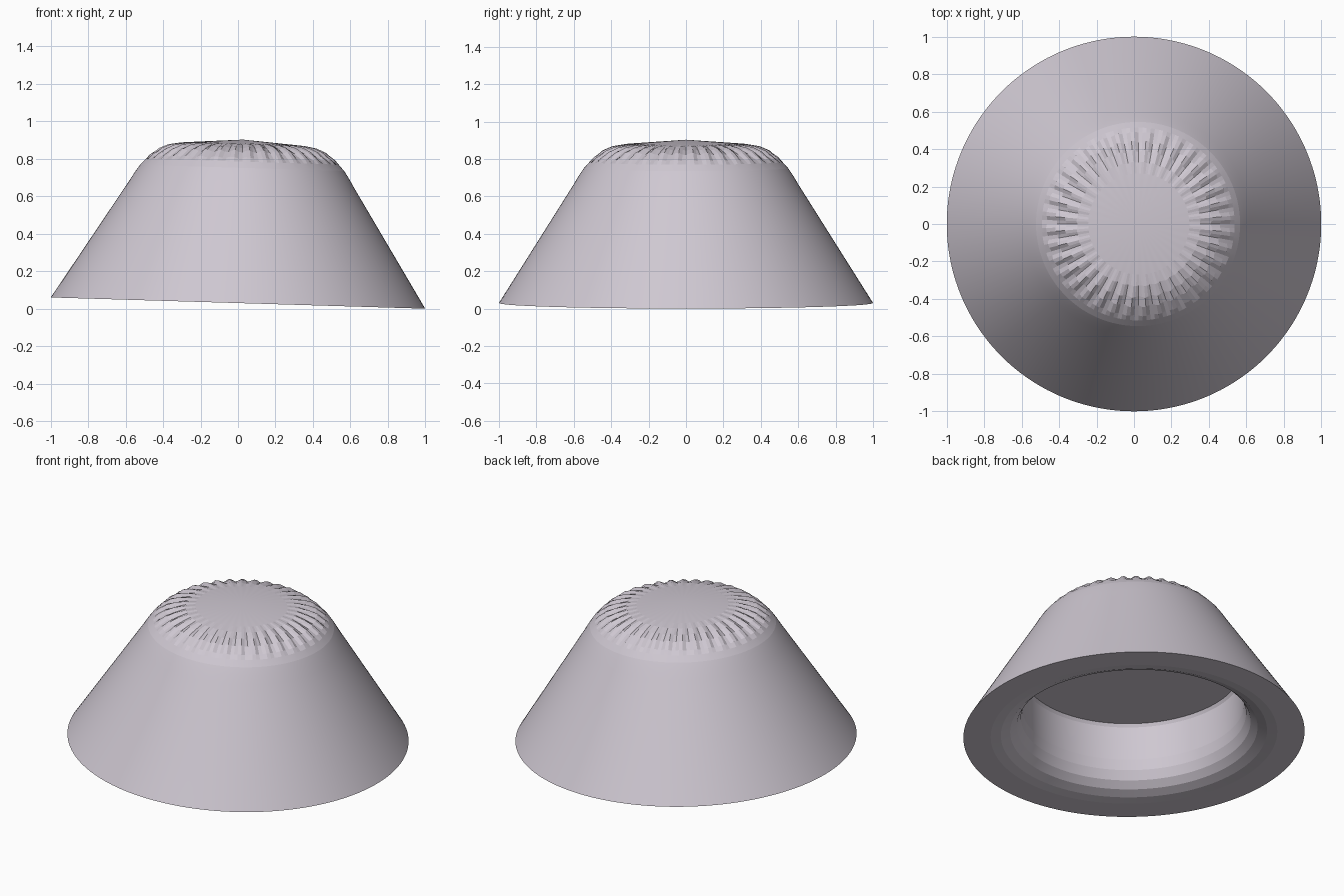
import bpy, bmesh, math
from mathutils import Matrix

if "Cube" in bpy.data.objects:
    bpy.data.objects.remove(bpy.data.objects["Cube"])

SEGMENTS = 144
FLUTES = 36
TILT = 0.03

# (radius, height, flute depth) from the crown apex, over the flared wall and lip, to the cavity ceiling
PROFILE = [
    (0, 0.873, 0), (0.27, 0.853, 0), (0.33, 0.846, 0.003), (0.39, 0.831, 0.006),
    (0.44, 0.810, 0.007), (0.49, 0.776, 0.004), (0.515, 0.755, 0), (0.545, 0.722, 0),
    (0.572, 0.682, 0), (0.60, 0.635, 0), (1, 0, 0),
    (0.84, 0, 0), (0.78, 0.009, 0), (0.725, 0.032, 0), (0.685, 0.07, 0),
    (0.66, 0.125, 0), (0.65, 0.19, 0), (0.65, 0.405, 0), (0.64, 0.425, 0), (0, 0.425, 0),
]


def ring(bm, r, h, depth):
    """One ring of the lathe; fluted rings rise and fall in a gently swept wave."""
    if r == 0:
        return [bm.verts.new((0, 0, h))]
    verts = []
    for i in range(SEGMENTS):
        a = 2 * math.pi * i / SEGMENTS
        d = depth * math.sin(FLUTES * a + r * 12)
        verts.append(bm.verts.new(((r + d) * math.cos(a), (r + d) * math.sin(a), h + d)))
    return verts


def bridge(bm, a, b):
    """Join two rings, or a ring and a centre point."""
    for i in range(SEGMENTS):
        j = (i + 1) % SEGMENTS
        if len(a) == 1:
            bm.faces.new((a[0], b[i], b[j]))
        elif len(b) == 1:
            bm.faces.new((a[i], b[0], a[j]))
        else:
            bm.faces.new((a[i], b[i], b[j], a[j]))


# Hollow flared cup, resting with a slight lean
bm = bmesh.new()
rings = [ring(bm, *p) for p in PROFILE]
for upper, lower in zip(rings, rings[1:]):
    bridge(bm, upper, lower)
bmesh.ops.recalc_face_normals(bm, faces=bm.faces[:])
bm.transform(Matrix.Rotation(TILT, 4, 'Y'))
lowest = min(v.co.z for v in bm.verts)
bm.transform(Matrix.Translation((0, 0, -lowest)))
mesh = bpy.data.meshes.new("flared_cup")
bm.to_mesh(mesh)
bm.free()

cup = bpy.data.objects.new("flared_cup", mesh)
bpy.context.collection.objects.link(cup)
grey = bpy.data.materials.new("lilac_grey")
grey.diffuse_color = (0.62, 0.575, 0.64, 1)
grey.use_nodes = True
grey.node_tree.nodes["Principled BSDF"].inputs["Base Color"].default_value = grey.diffuse_color
mesh.materials.append(grey)

# Smooth around the circumference, crisp at the profile bands and flutes
bpy.context.view_layer.objects.active = cup
cup.select_set(True)
bpy.ops.object.shade_smooth_by_angle(angle=math.radians(8))
